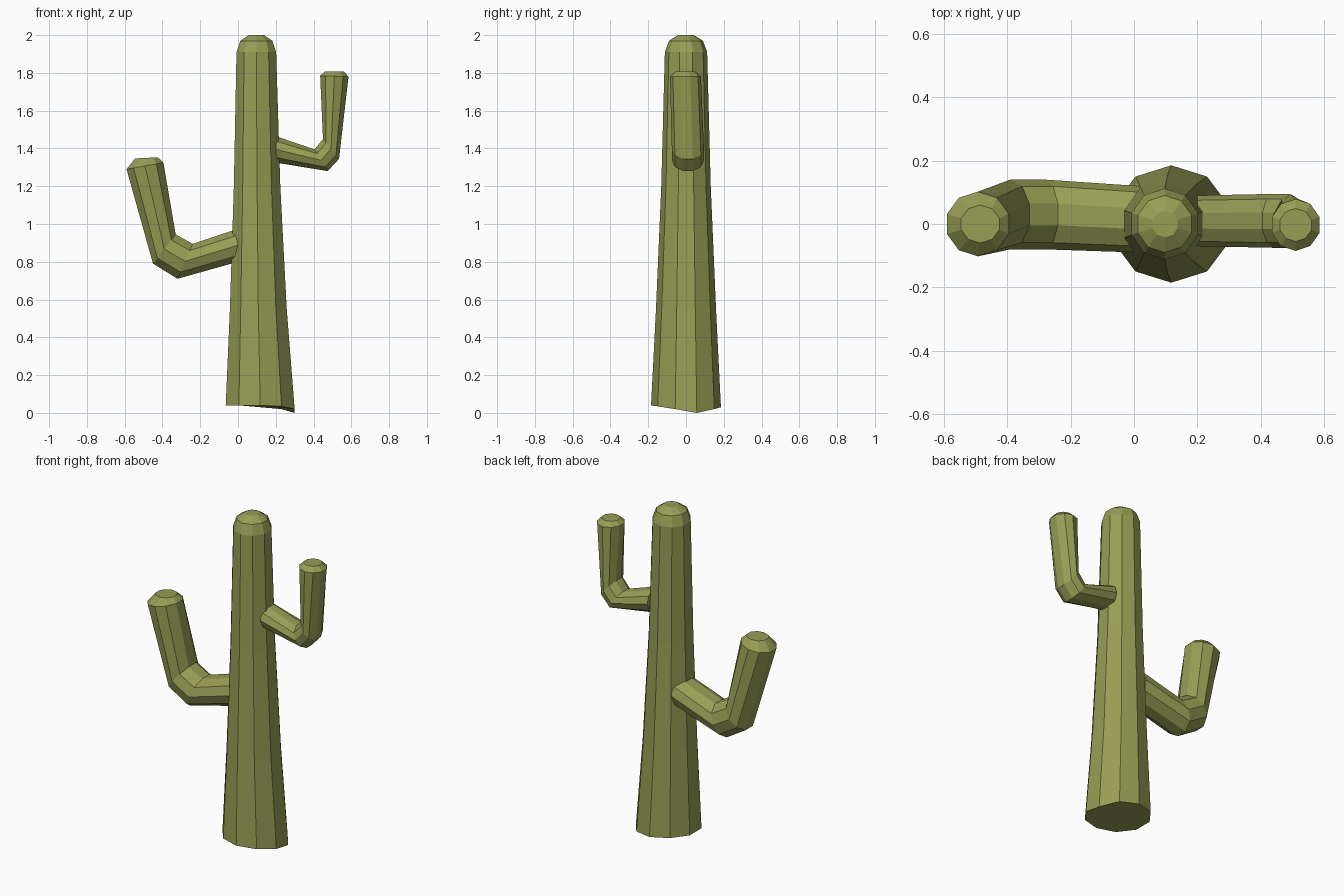
import bpy, bmesh
from math import sin, cos, radians
from mathutils import Vector

SIDES = 10
mat = bpy.data.materials.new("cactus_green")
mat.diffuse_color = (0.31, 0.34, 0.09, 1)


def tube(name, rings):
    """Skin rings given as (x1, z1, x2, z2, y_centre, y_radius); x/z are silhouette points."""
    bm = bmesh.new()
    loops = []
    for x1, z1, x2, z2, y, ry in rings:
        c = Vector(((x1 + x2) / 2, y, (z1 + z2) / 2))
        u = Vector(((x2 - x1) / 2, 0, (z2 - z1) / 2)) / cos(radians(18))
        loop = []
        for k in range(SIDES):
            a = radians(18 + 36 * k)
            loop.append(bm.verts.new(c + u * cos(a) + Vector((0, ry * sin(a), 0))))
        loops.append(loop)
    for a, b in zip(loops, loops[1:]):
        for k in range(SIDES):
            j = (k + 1) % SIDES
            bm.faces.new((a[k], a[j], b[j], b[k]))
    bm.faces.new(loops[0])
    bm.faces.new(loops[-1])
    bmesh.ops.recalc_face_normals(bm, faces=bm.faces[:])
    me = bpy.data.meshes.new(name)
    bm.to_mesh(me)
    bm.free()
    me.materials.append(mat)
    ob = bpy.data.objects.new(name, me)
    bpy.context.collection.objects.link(ob)
    return ob


# Tapered trunk with rounded cap
trunk = tube("trunk", [
    (-0.065, 0.04, 0.30, 0.04, 0.0, 0.185),
    (-0.043, 0.55, 0.258, 0.55, 0.0, 0.159),
    (-0.022, 1.20, 0.224, 1.20, 0.0, 0.131),
    (-0.008, 1.91, 0.202, 1.91, 0.0, 0.112),
    (0.012, 1.97, 0.182, 1.97, 0.0, 0.090),
    (0.058, 2.00, 0.138, 2.00, 0.0, 0.042),
])
# Uneven foot, dipping to the ground on the right
for k, z in {0: 0.0, 1: 0.02, 2: 0.03, 8: 0.035, 9: 0.02}.items():
    trunk.data.vertices[k].co.z = z

# Lower left arm
tube("left_arm", [
    (0.03, 0.985, 0.00, 0.80, 0.015, 0.105),
    (-0.24, 0.895, -0.32, 0.71, 0.03, 0.11),
    (-0.33, 0.945, -0.45, 0.79, 0.03, 0.11),
    (-0.395, 1.325, -0.59, 1.29, 0.0, 0.102),
    (-0.425, 1.353, -0.545, 1.347, 0.0, 0.06),
])

# Upper right arm
tube("right_arm", [
    (0.20, 1.465, 0.20, 1.325, 0.01, 0.08),
    (0.405, 1.395, 0.475, 1.28, 0.01, 0.085),
    (0.45, 1.45, 0.535, 1.345, 0.01, 0.085),
    (0.435, 1.785, 0.585, 1.78, -0.003, 0.082),
    (0.46, 1.808, 0.56, 1.808, -0.003, 0.052),
])
